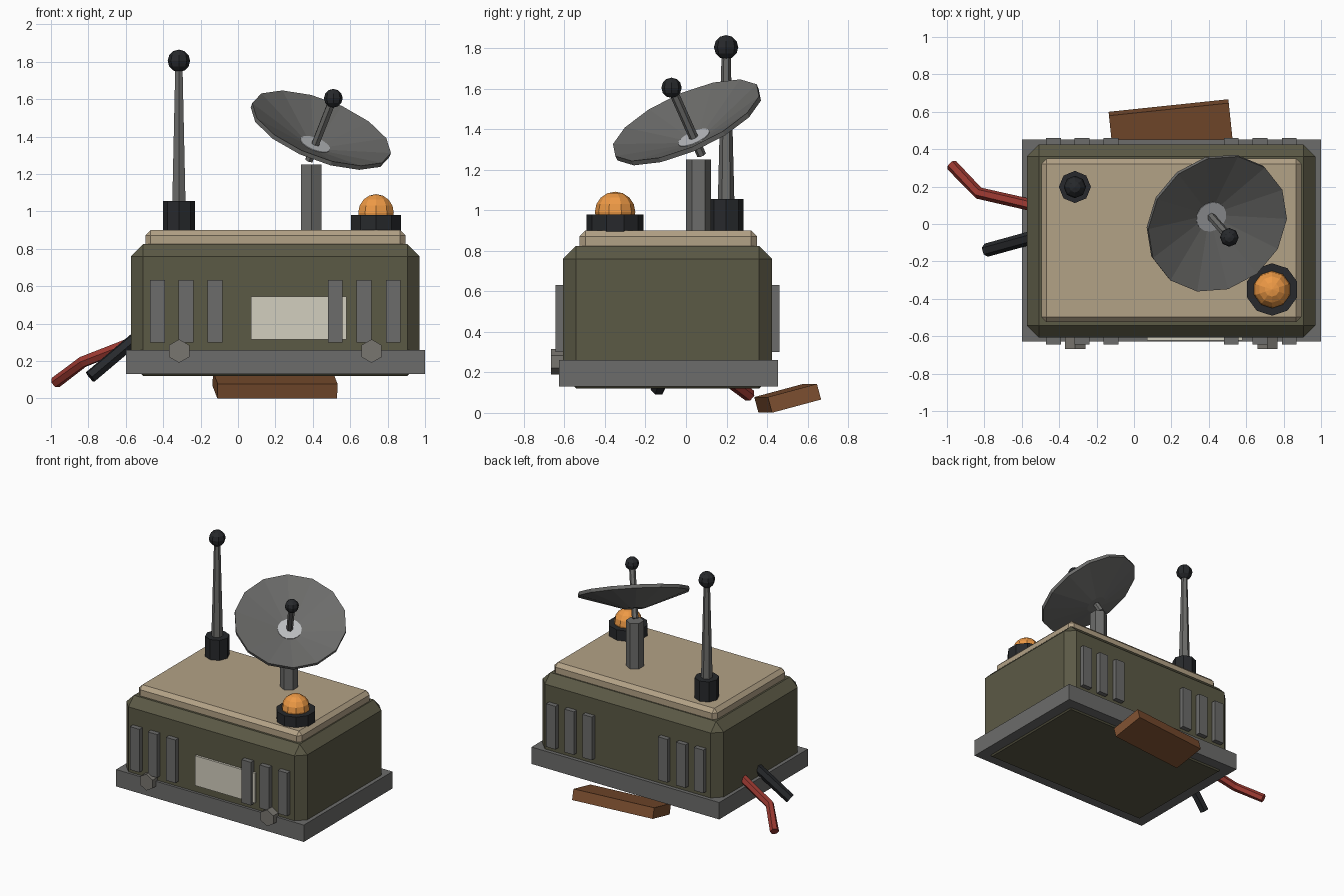
import bpy, bmesh, math
from mathutils import Vector, Matrix

if "Cube" in bpy.data.objects:
    bpy.data.objects.remove(bpy.data.objects["Cube"])


def material(name, r, g, b):
    m = bpy.data.materials.new(name)
    m.diffuse_color = (r, g, b, 1)
    m.use_nodes = True
    m.node_tree.nodes["Principled BSDF"].inputs["Base Color"].default_value = m.diffuse_color
    return m


OLIVE = material("olive", 0.105, 0.10, 0.06)
TAN = material("tan", 0.45, 0.36, 0.24)
STEEL = material("steel", 0.15, 0.15, 0.145)
PALE = material("pale_metal", 0.5, 0.51, 0.53)
BOLT = material("bolt_metal", 0.19, 0.18, 0.16)
BLACK = material("black", 0.02, 0.022, 0.025)
ORANGE = material("orange", 0.85, 0.32, 0.06)
RED = material("red", 0.32, 0.04, 0.03)
BROWN = material("brown", 0.21, 0.08, 0.03)
CREAM = material("cream", 0.65, 0.62, 0.52)


def finish(name, bm, mat):
    bmesh.ops.recalc_face_normals(bm, faces=bm.faces)
    me = bpy.data.meshes.new(name)
    bm.to_mesh(me)
    bm.free()
    me.materials.append(mat)
    ob = bpy.data.objects.new(name, me)
    bpy.context.collection.objects.link(ob)
    return ob


def box(name, x, y, z, mat, bevel=0):
    """Box from (min, max) ranges, with optional one-step chamfer."""
    bm = bmesh.new()
    size = Matrix.Diagonal((x[1] - x[0], y[1] - y[0], z[1] - z[0], 1))
    mid = Vector((sum(x) / 2, sum(y) / 2, sum(z) / 2))
    bmesh.ops.create_cube(bm, size=1, matrix=Matrix.Translation(mid) @ size)
    if bevel:
        bmesh.ops.bevel(bm, geom=bm.edges[:], offset=bevel, segments=1,
                        affect='EDGES', profile=0.5)
    return finish(name, bm, mat)


def rod(name, a, b, r1, r2, sides, mat):
    """Straight tapered prism from point a to point b."""
    a, b = Vector(a), Vector(b)
    d = b - a
    turn = Vector((0, 0, 1)).rotation_difference(d).to_matrix().to_4x4()
    bm = bmesh.new()
    bmesh.ops.create_cone(bm, cap_ends=True, segments=sides, radius1=r1, radius2=r2,
                          depth=d.length, matrix=Matrix.Translation((a + b) / 2) @ turn)
    return finish(name, bm, mat)


def ball(name, c, r, seg, rings, mat):
    bm = bmesh.new()
    bmesh.ops.create_uvsphere(bm, u_segments=seg, v_segments=rings, radius=r,
                              matrix=Matrix.Translation(c))
    return finish(name, bm, mat)


def tube(name, pts, r, sides, mat):
    """Bent low-poly cable with mitred joints."""
    pts = [Vector(p) for p in pts]
    bm = bmesh.new()
    rings = []
    for i, p in enumerate(pts):
        d = (pts[min(i + 1, len(pts) - 1)] - pts[max(i - 1, 0)]).normalized()
        u = d.cross(Vector((0, 0, 1))).normalized()
        v = u.cross(d)
        angles = [2 * math.pi * k / sides for k in range(sides)]
        rings.append([bm.verts.new(p + r * (u * math.cos(t) + v * math.sin(t)))
                      for t in angles])
    for q, s in zip(rings, rings[1:]):
        for k in range(sides):
            n = (k + 1) % sides
            bm.faces.new((q[k], q[n], s[n], s[k]))
    bm.faces.new(rings[0])
    bm.faces.new(rings[-1])
    return finish(name, bm, mat)


# Housing: skirt, chamfered body, lid
box("base_skirt", (-0.6, 1.0), (-0.627, 0.453), (0.13, 0.26), STEEL)
box("body", (-0.573, 0.97), (-0.607, 0.425), (0.12, 0.825), OLIVE, 0.065)
box("lid", (-0.495, 0.895), (-0.525, 0.35), (0.78, 0.90), TAN, 0.028)

# Vent slats on front and back
for side, y in (("front", -0.608), ("back", 0.425)):
    for i, x in enumerate((-0.43, -0.278, -0.123, 0.52, 0.674, 0.83)):
        box(f"{side}_vent_{i + 1}", (x - 0.04, x + 0.04), (y - 0.036, y + 0.036),
            (0.30, 0.632), STEEL)

# Front plate and hex bolts
box("front_label_plate", (0.07, 0.58), (-0.624, -0.59), (0.315, 0.545), CREAM)
for i, x in enumerate((-0.315, 0.714)):
    rod(f"bolt_{i + 1}", (x, -0.58, 0.253), (x, -0.667, 0.253), 0.063, 0.063, 6, BOLT)

# Whip antenna
AX, AY = -0.316, 0.198
rod("antenna_socket", (AX, AY, 0.88), (AX, AY, 1.055), 0.086, 0.086, 8, BLACK)
rod("antenna_rod", (AX, AY, 1.0), (AX, AY, 1.79), 0.042, 0.022, 6, STEEL)
ball("antenna_tip", (AX, AY, 1.805), 0.06, 8, 6, BLACK)

# Warning beacon
rod("beacon_base", (0.738, -0.35, 0.88), (0.738, -0.35, 0.98), 0.14, 0.14, 10, BLACK)
ball("beacon_dome", (0.738, -0.35, 0.992), 0.1, 10, 8, ORANGE)

# Dish mast
rod("dish_mast", (0.392, 0.062, 0.88), (0.392, 0.062, 1.25), 0.0625, 0.0625, 6, STEEL)

# Tilted dish, lathed from a short profile around its axis
axis = Vector((0.337, -0.384, 0.86)).normalized()
rim = Vector((0.447, 0.0, 1.445))
turn = Vector((0, 0, 1)).rotation_difference(axis).to_matrix().to_4x4()
profile = [(0, -0.105), (0.075, -0.105), (0.395, 0), (0.395, -0.025), (0.075, -0.13), (0, -0.13)]
bm = bmesh.new()
verts = [bm.verts.new((r, 0, z)) for r, z in profile]
edges = [bm.edges.new(p) for p in zip(verts, verts[1:])]
bmesh.ops.spin(bm, geom=verts + edges, cent=(0, 0, 0), axis=(0, 0, 1),
               angle=2 * math.pi, steps=14)
bmesh.ops.remove_doubles(bm, verts=bm.verts[:], dist=1e-4)
bmesh.ops.transform(bm, matrix=Matrix.Translation(rim) @ turn, verts=bm.verts[:])
finish("dish", bm, STEEL)

# Dish centre disc, feed stem and feed ball
rod("dish_hub", rim - axis * 0.115, rim - axis * 0.098, 0.085, 0.085, 14, PALE)
rod("feed_stem", rim - axis * 0.2, rim + axis * 0.18, 0.023, 0.023, 6, STEEL)
ball("feed_ball", rim + axis * 0.186, 0.05, 8, 6, BLACK)

# Loose cables from the left side
tube("red_cable", [(-0.50, 0.09, 0.325), (-0.83, 0.165, 0.195), (-0.975, 0.315, 0.085)],
     0.032, 6, RED)
tube("black_cable", [(-0.50, -0.06, 0.36), (-0.79, -0.14, 0.115)], 0.036, 6, BLACK)

# Brick lying tilted under the back edge
brick = box("brick", (-0.322, 0.322), (-0.126, 0.126), (-0.04, 0.04), BROWN)
brick.rotation_euler = (math.radians(15), 0, math.radians(6))
brick.location = (0.198, 0.502, 0.072)
